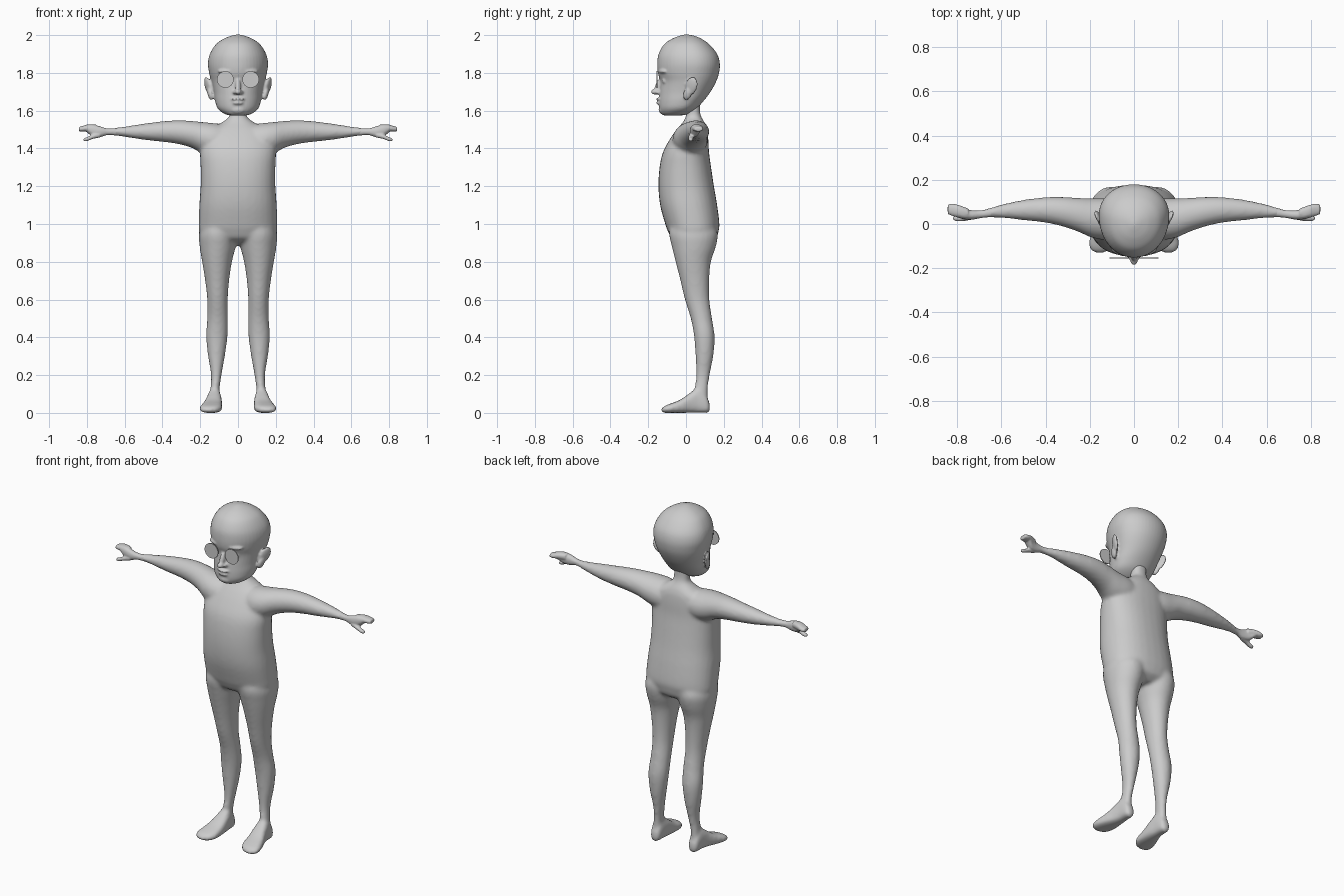
import bpy, bmesh, math
from mathutils import Matrix, Vector

grey = bpy.data.materials.new("plain grey")
grey.diffuse_color = (0.6, 0.6, 0.6, 1)


def resample(rows, steps=5):
    """Catmull-Rom through the section rows."""
    out = []
    for i in range(len(rows) - 1):
        a, b, c, d = (rows[max(i - 1, 0)], rows[i], rows[i + 1], rows[min(i + 2, len(rows) - 1)])
        for k in range(steps):
            t = k / steps
            out.append([0.5 * (2 * q + (r - p) * t + (2 * p - 5 * q + 4 * r - s) * t * t
                               + (3 * q - p - 3 * r + s) * t ** 3)
                        for p, q, r, s in zip(a, b, c, d)])
    return out + [list(rows[-1])]


def loft(bm, rows, axis, n=2.2, bias=0.5, side=1, seg=32):
    """Rows are (position, u min, u max, v min, v max); u, v are the other two axes in xyz order."""
    rings = []
    for pos, u0, u1, v0, v1 in resample(rows):
        vc = v0 + (v1 - v0) * bias
        ring = []
        for k in range(seg):
            a = 2 * math.pi * k / seg
            c, s = math.cos(a), math.sin(a)
            u = (u0 + u1) / 2 + (u1 - u0) / 2 * math.copysign(abs(c) ** (2 / n), c)
            v = vc + (v1 - vc if s > 0 else vc - v0) * math.copysign(abs(s) ** (2 / n), s)
            p = [u, v]
            p.insert(axis, pos)
            ring.append(bm.verts.new((p[0] * side, p[1], p[2])))
        rings.append(ring)
    for r, q in zip(rings, rings[1:]):
        for k in range(seg):
            j = (k + 1) % seg
            bm.faces.new((r[k], r[j], q[j], q[k]))
    bm.faces.new(rings[0])
    bm.faces.new(rings[-1])


def ball(bm, loc, size, rot=(0, 0, 0)):
    m = Matrix.Translation(loc)
    for ang, ax in zip(rot, "XYZ"):
        m = m @ Matrix.Rotation(ang, 4, ax)
    bmesh.ops.create_uvsphere(bm, u_segments=24, v_segments=16, radius=1,
                              matrix=m @ Matrix.Diagonal((*size, 1)))


def finish(bm, name, voxel=0, smooth=0):
    bmesh.ops.recalc_face_normals(bm, faces=bm.faces)
    for f in bm.faces:
        f.smooth = True
    me = bpy.data.meshes.new(name)
    bm.to_mesh(me)
    bm.free()
    me.materials.append(grey)
    ob = bpy.data.objects.new(name, me)
    bpy.context.collection.objects.link(ob)
    if voxel:
        r = ob.modifiers.new("fuse", 'REMESH')
        r.mode, r.voxel_size, r.use_smooth_shade = 'VOXEL', voxel, True
        s = ob.modifiers.new("soften", 'SMOOTH')
        s.factor, s.iterations = 0.5, smooth
    return ob


# Body: torso and neck
body = bmesh.new()
torso = [(0.89, .07, 0, .12), (0.92, .17, -.07, .16), (0.96, .205, -.095, .172), (1.0, .208, -.11, .177),
         (1.1, .205, -.137, .165), (1.2, .198, -.146, .148), (1.3, .198, -.14, .133),
         (1.38, .2, -.122, .122), (1.45, .185, -.085, .118), (1.5, .15, -.05, .112),
         (1.535, .09, -.02, .1), (1.565, .05, -.002, .082), (1.6, .044, 0, .074), (1.66, .044, 0, .075)]
loft(body, [(z, -w, w, f, b) for z, w, f, b in torso], 2, 2.3)

# Legs: height, inner x, outer x, front y, back y
leg = [(0.04, .1, .15, .05, .118), (0.12, .098, .147, .045, .116), (0.2, .087, .143, .053, .126),
       (0.31, .068, .16, .05, .146), (0.41, .055, .169, .042, .151), (0.5, .053, .163, .025, .138),
       (0.6, .054, .163, -.006, .124), (0.7, .047, .174, -.03, .123), (0.8, .032, .19, -.055, .132),
       (0.88, .012, .203, -.075, .158), (0.95, .0, .206, -.09, .168), (1.02, .0, .18, -.08, .14)]
# Feet: y, inner x, outer x, bottom, top
foot = [(-.13, .135, .175, .006, .022), (-.115, .105, .198, 0, .036), (-.08, .086, .203, 0, .05),
        (-.03, .083, .189, 0, .07), (.02, .085, .17, 0, .105), (.06, .09, .16, 0, .13),
        (.1, .094, .156, 0, .1), (.118, .1, .15, 0, .07), (.127, .112, .138, .012, .045)]
# Arms: x, front y, back y, bottom, top
arm = [(.03, -.04, .1, 1.38, 1.52), (.12, -.07, .115, 1.36, 1.533), (.19, -.062, .116, 1.375, 1.54),
       (.25, -.036, .118, 1.405, 1.546), (.32, -.012, .122, 1.424, 1.549), (.4, .006, .121, 1.435, 1.544),
       (.5, .017, .109, 1.446, 1.531), (.6, .028, .088, 1.461, 1.516), (.68, .03, .065, 1.472, 1.505)]
for s in (-1, 1):
    loft(body, leg, 2, 2, side=s)
    loft(body, foot, 1, 2.8, side=s)
    loft(body, arm, 0, 2, side=s)
finish(body, "body", 0.01, 8)

# Hands: palm, upper finger blade, middle finger and drooping thumb
palm = [(.64, .032, .072, 1.468, 1.508), (.69, .027, .062, 1.471, 1.506), (.73, .02, .062, 1.46, 1.517),
        (.77, .022, .07, 1.463, 1.527), (.8, .03, .085, 1.486, 1.526)]
blade = [(.75, .03, .07, 1.488, 1.526), (.79, .03, .085, 1.49, 1.528), (.82, .036, .092, 1.489, 1.52),
         (.842, .045, .088, 1.49, 1.514)]
thumb = [(.73, .02, .048, 1.458, 1.488), (.77, .013, .042, 1.45, 1.474), (.8, .013, .038, 1.438, 1.46),
         (.818, .018, .034, 1.438, 1.454)]
for s, tag in ((-1, "right"), (1, "left")):
    hand = bmesh.new()
    for part in (palm, blade, thumb):
        loft(hand, part, 0, 2.2, side=s, seg=20)
    finish(hand, "hand_" + tag, 0.005, 3)

# Head: skull and jaw, widest behind the middle
head = bmesh.new()
skull = [(1.574, .035, -.11, -.03), (1.582, .07, -.13, .01), (1.61, .106, -.141, .055),
         (1.65, .121, -.143, .092), (1.7, .129, -.14, .13), (1.755, .142, -.136, .16),
         (1.8, .153, -.149, .175), (1.85, .159, -.152, .179), (1.9, .149, -.145, .165),
         (1.95, .118, -.117, .125), (1.98, .077, -.075, .083), (1.996, .037, -.035, .045),
         (2.003, .008, -.008, .012)]
loft(head, [(z, -w, w, f, b) for z, w, f, b in skull], 2, 2.05, bias=0.58, seg=48)
# Nose and lips
ball(head, (0, -.148, 1.728), (.014, .016, .045), (-.3, 0, 0))
ball(head, (0, -.163, 1.7), (.018, .023, .015))
ball(head, (0, -.142, 1.661), (.036, .016, .008))
ball(head, (0, -.141, 1.641), (.03, .016, .009))
ball(head, (0, -.125, 1.605), (.04, .02, .022))
for s in (-1, 1):
    ball(head, (s * .017, -.148, 1.697), (.011, .013, .01))           # nostril
    ball(head, (s * .06, -.118, 1.808), (.05, .025, .013), (0, 0, s * .3))  # brow
    ball(head, (s * .06, -.105, 1.757), (.022, .022, .018))           # eye
    # Ear shell and lobe, raked back at the top
    ball(head, (s * .158, .028, 1.73), (.012, .034, .052), (-.3, s * .3, s * -.35))
    ball(head, (s * .148, .008, 1.69), (.013, .022, .036), (-.3, s * .25, s * -.2))
finish(head, "head", 0.006, 3)

# Round lenses in front of the eyes
for s, tag in ((-1, "right"), (1, "left")):
    lens = bmesh.new()
    bmesh.ops.create_cone(lens, cap_ends=True, segments=40, radius1=.044, radius2=.044, depth=.005,
                          matrix=Matrix.Translation((s * .067, -.154, 1.765)) @ Matrix.Rotation(math.pi / 2, 4, 'X'))
    ob = finish(lens, "lens_" + tag)
    for p in ob.data.polygons:
        p.use_smooth = len(p.vertices) == 4
    ob.data.set_sharp_from_angle(angle=math.radians(40))
